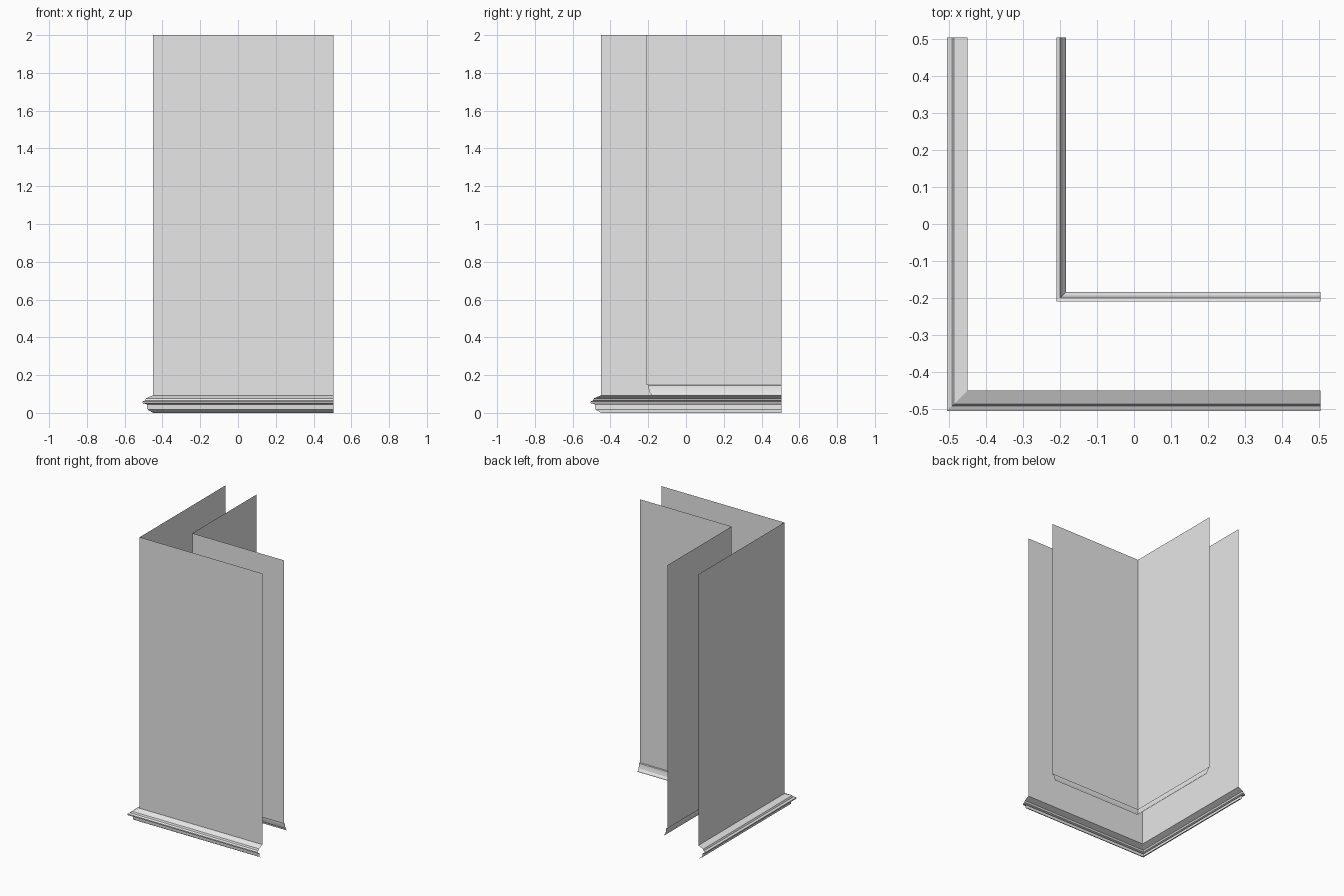
import bpy

# Remove the default cube only
cube = bpy.data.objects.get("Cube")
if cube:
    bpy.data.objects.remove(cube, do_unlink=True)

END = 0.505    # open ends of both runs
OUTER = -0.45  # outer wall plane
INNER = -0.209 # inner wall plane
TOP = 2.0

# One plain grey for everything
grey = bpy.data.materials.new("light_grey")
grey.use_nodes = True
grey.diffuse_color = (0.8, 0.8, 0.8, 1)
grey.node_tree.nodes["Principled BSDF"].inputs["Base Color"].default_value = (0.8, 0.8, 0.8, 1)


def corner_sweep(name, profile, flip=False):
    """Sweep an open (offset, height) profile along an L path with a mitred corner."""
    verts, faces = [], []
    for d, z in profile:
        verts += [(d, END, z), (d, d, z), (END, d, z)]
    for row in range(len(profile) - 1):
        for col in range(2):
            a = row * 3 + col
            face = (a, a + 3, a + 4, a + 1)
            faces.append(face[::-1] if flip else face)
    mesh = bpy.data.meshes.new(name)
    mesh.from_pydata(verts, [], faces)
    mesh.materials.append(grey)
    mesh.update()
    obj = bpy.data.objects.new(name, mesh)
    bpy.context.collection.objects.link(obj)
    return obj


# Thin wall sheets
corner_sweep("outer_wall", [(OUTER, TOP), (OUTER, 0.093)])
corner_sweep("inner_wall", [(INNER, TOP), (INNER, 0.148)], flip=True)

# Stepped trim under the outer wall
corner_sweep("outer_trim", [
    (OUTER, 0.093), (-0.487, 0.077), (-0.492, 0.066), (-0.506, 0.060),
    (-0.506, 0.052), (-0.482, 0.045), (-0.480, 0.018), (OUTER, 0.0)])

# Curved skirting under the inner wall
corner_sweep("inner_trim", [
    (INNER, 0.148), (-0.200, 0.146), (-0.198, 0.130),
    (-0.194, 0.112), (-0.185, 0.100), (-0.184, 0.092)], flip=True)
